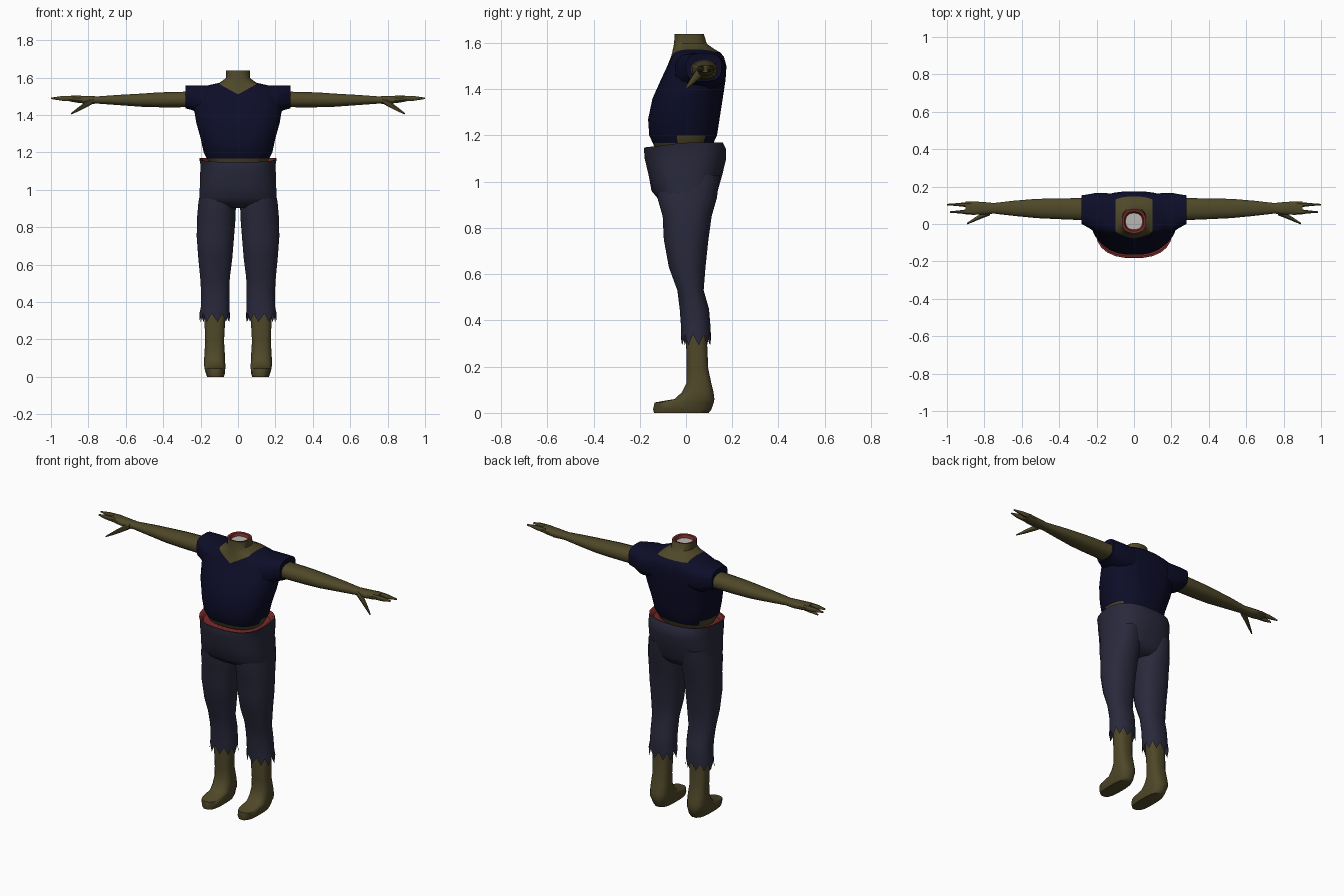
import bpy, bmesh, math
from mathutils import Vector


def material(name, rgb):
    m = bpy.data.materials.new(name)
    m.diffuse_color = (*rgb, 1)
    return m


SKIN, SHIRT, CLOTH, FLESH, BONE = range(5)
MATS = [material("olive skin", (0.078, 0.064, 0.022)),
        material("navy shirt", (0.004, 0.004, 0.022)),
        material("slate trousers", (0.022, 0.022, 0.045)),
        material("red flesh", (0.17, 0.022, 0.02)),
        material("pale bone", (0.5, 0.47, 0.44))]


def ring(axis, pos, a0, a1, b0, b1, n=16, p=2.4):
    """Rounded-box section across an axis; a and b are the other two axes' limits."""
    pts = []
    for k in range(n):
        t = 2 * math.pi * (k + 0.5) / n
        c, s = math.cos(t), math.sin(t)
        a = (a0 + a1) / 2 + (a1 - a0) / 2 * math.copysign(abs(c) ** (2 / p), c)
        b = (b0 + b1) / 2 + (b1 - b0) / 2 * math.copysign(abs(s) ** (2 / p), s)
        pts.append(Vector((pos, a, b)) if axis == 'x' else Vector((a, b, pos)))
    return pts


def loft(name, rings, rule, mirror=False, caps=(True, True), planes=(), angle=40):
    """Skin a list of rings, cut along planes, colour faces by rule(centre, normal)."""
    bm = bmesh.new()
    vs = [[bm.verts.new(p) for p in r] for r in rings]
    n = len(vs[0])
    for lo, hi in zip(vs, vs[1:]):
        for k in range(n):
            bm.faces.new((lo[k], lo[(k + 1) % n], hi[(k + 1) % n], hi[k]))
    if caps[0]:
        bm.faces.new(vs[0])
    if caps[1]:
        bm.faces.new(vs[-1])
    bmesh.ops.recalc_face_normals(bm, faces=bm.faces)
    for co, no in planes:
        bmesh.ops.bisect_plane(bm, geom=bm.verts[:] + bm.edges[:] + bm.faces[:],
                               plane_co=co, plane_no=no, dist=1e-4)
    bm.normal_update()
    for f in bm.faces:
        f.smooth = True
        f.material_index = rule(f.calc_center_median(), f.normal) if callable(rule) else rule
    me = bpy.data.meshes.new(name)
    bm.to_mesh(me)
    bm.free()
    for m in MATS:
        me.materials.append(m)
    me.set_sharp_from_angle(angle=math.radians(angle))
    ob = bpy.data.objects.new(name, me)
    bpy.context.collection.objects.link(ob)
    if mirror:
        ob.modifiers.new("mirror", 'MIRROR').use_mirror_merge = False
    return ob


# Torso with shirt, V neckline, neck and stump
torso = [(1.145, .155, -.135, .11), (1.168, .168, -.145, .12), (1.2, .185, -.16, .135),
         (1.27, .20, -.165, .146), (1.36, .225, -.146, .16), (1.44, .238, -.11, .172),
         (1.50, .235, -.082, .176), (1.54, .215, -.066, .165), (1.56, .155, -.06, .148),
         (1.572, .10, -.058, .125), (1.597, .065, -.052, .09), (1.638, .065, -.05, .078),
         (1.636, .052, -.038, .066), (1.62, .045, -.03, .058)]


def torso_rule(c, n):
    if c.z > 1.61 and n.z > 0.3:
        return BONE if n.z > 0.95 and c.z < 1.63 else FLESH
    if c.z < 1.15 and n.z < -0.9:
        return FLESH
    if c.z < 1.168 or (c.z < 1.2 and abs(c.x) > 0.14 and -.03 < c.y < .08):
        return SKIN
    edge = 1.51 + 0.55 * abs(c.x) if c.y < 0.03 else 1.558
    return SKIN if abs(c.x) < 0.1 and c.z > edge else SHIRT


loft("torso", [ring('z', z, -w, w, f, b, 24) for z, w, f, b in torso], torso_rule,
     planes=[((.1, 0, 0), (1, 0, 0)), ((-.1, 0, 0), (1, 0, 0)), ((0, 0, 0), (1, 0, 0)),
             ((0, 0, 1.51), (-.55, 0, 1)), ((0, 0, 1.51), (.55, 0, 1))])

# Short sleeves
sleeve = [(.12, -.045, .165, 1.40, 1.558), (.2, -.05, .168, 1.40, 1.558),
          (.245, -.02, .16, 1.425, 1.558), (.282, 0, .154, 1.435, 1.557),
          (.278, .015, .142, 1.442, 1.54)]
loft("sleeves", [ring('x', *r, p=3) for r in sleeve], SHIRT, mirror=True)

# Arms with palms
arm = [(.22, .02, .14, 1.44, 1.53), (.30, .02, .14, 1.44, 1.525), (.42, .025, .138, 1.44, 1.522),
       (.52, .03, .136, 1.443, 1.515), (.64, .042, .126, 1.452, 1.508),
       (.75, .055, .113, 1.46, 1.50), (.80, .05, .118, 1.458, 1.502),
       (.86, .048, .122, 1.465, 1.504), (.90, .05, .12, 1.472, 1.503)]
loft("arms", [ring('x', *r, n=12) for r in arm], SKIN, mirror=True)

# Fingers: two tapered groups, and a drooping thumb
for nm, y0, y1, end, tip in (("outer_finger", .086, .121, 1.0, .104),
                             ("inner_finger", .049, .082, .985, .064)):
    loft(nm, [ring('x', .87, y0, y1, 1.472, 1.503, 8),
              ring('x', .94, (y0 + tip) / 2, (y1 + tip) / 2, 1.475, 1.502, 8),
              ring('x', end, tip - .004, tip + .004, 1.485, 1.493, 8)], SKIN, mirror=True)
loft("thumb", [ring('x', .77, .045, .085, 1.462, 1.495, 8),
               ring('x', .81, .030, .062, 1.440, 1.475, 8),
               ring('x', .85, .014, .036, 1.420, 1.445, 8),
               ring('x', .893, -.003, .006, 1.402, 1.410, 8)], SKIN, mirror=True)

# Hips of the trousers, with a dipped waist and flesh cap
hips = [(.902, .17, -.085, .095), (.93, .208, -.125, .125), (.96, .208, -.15, .138),
        (1.03, .205, -.163, .158), (1.10, .203, -.18, .175), (1.14, .203, -.183, .175),
        (1.17, .208, -.181, .16), (1.168, .198, -.172, .15), (1.145, .185, -.16, .138)]
hip_rings = [ring('z', z, -w, w, f, b, 24, 2.6) for z, w, f, b in hips]
for r in hip_rings[-3:]:
    for p in r:
        p.z -= .022 * max(0, -p.y / .18)
loft("trouser_hips", hip_rings,
     lambda c, n: FLESH if c.z > 1.11 and (n.z > 0.6 or n.x * c.x + n.y * c.y < 0) else CLOTH,
     angle=50)

# Trouser legs with ragged hems
legs = [(1.03, .03, .195, -.12, .148), (.93, .010, .213, -.125, .135), (.85, .012, .22, -.102, .112),
        (.75, .020, .222, -.097, .098), (.63, .030, .213, -.075, .085),
        (.53, .043, .203, -.038, .077), (.45, .045, .198, -.028, .10),
        (.37, .045, .20, -.022, .107), (.315, .043, .207, -.022, .108)]
leg_rings = [ring('z', *r, n=20, p=2.3) for r in legs]
for k, p in enumerate(leg_rings[-1]):
    p.z += .024 if k % 2 else -.022
loft("trouser_legs", leg_rings, CLOTH, mirror=True, caps=(True, False), angle=60)

# Bare shins and feet
shin = [(.42, .068, .178, .0, .092), (.30, .068, .18, .0, .092), (.19, .074, .176, .002, .097),
        (.13, .070, .18, .002, .11), (.09, .068, .182, -.018, .12), (.06, .067, .182, -.05, .124),
        (.045, .067, .18, -.138, .122), (.015, .070, .172, -.144, .112), (0, .075, .166, -.14, .10)]
loft("shins_and_feet", [ring('z', *r, p=2.8) for r in shin], SKIN, mirror=True, angle=55)
